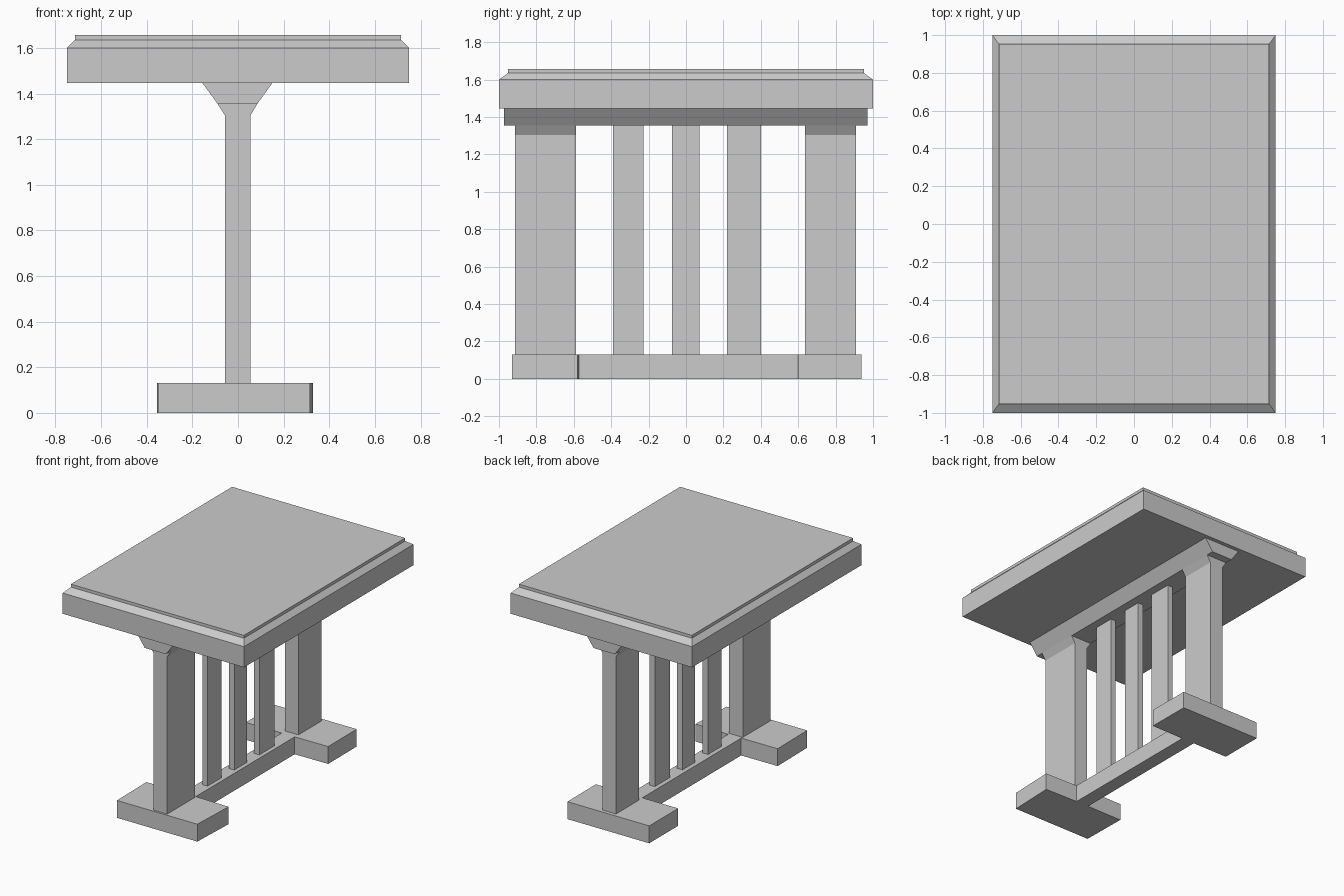
import bpy
import bmesh
from mathutils import Vector

if "Cube" in bpy.data.objects:
    bpy.data.objects.remove(bpy.data.objects["Cube"])


def finish(name, bm):
    bmesh.ops.recalc_face_normals(bm, faces=bm.faces)
    mesh = bpy.data.meshes.new(name)
    bm.to_mesh(mesh)
    bm.free()
    obj = bpy.data.objects.new(name, mesh)
    bpy.context.collection.objects.link(obj)
    return obj


def extrude(name, points, direction):
    """Extrude a closed 3D outline along a vector."""
    bm = bmesh.new()
    face = bm.faces.new([bm.verts.new(p) for p in points])
    res = bmesh.ops.extrude_face_region(bm, geom=[face])
    verts = [g for g in res["geom"] if isinstance(g, bmesh.types.BMVert)]
    bmesh.ops.translate(bm, verts=verts, vec=Vector(direction))
    return finish(name, bm)


def extrude_y(name, profile, y0, y1):
    """Extrude an x-z profile from y0 to y1."""
    return extrude(name, [(x, y0, z) for x, z in profile], (0, y1 - y0, 0))


def stack(name, levels):
    """Solid lofted through rectangles given as (half x, half y, z)."""
    bm = bmesh.new()
    rings = [[bm.verts.new((sx * hx, sy * hy, z))
              for sx, sy in ((-1, -1), (1, -1), (1, 1), (-1, 1))]
             for hx, hy, z in levels]
    bm.faces.new(rings[0])
    bm.faces.new(rings[-1])
    for a, b in zip(rings, rings[1:]):
        for i in range(4):
            j = (i + 1) % 4
            bm.faces.new((a[i], a[j], b[j], b[i]))
    return finish(name, bm)


BASE_TOP, BEAM_Z, TABLE_Z = 0.13, 1.355, 1.445

# Tabletop: fascia, chamfer and thin raised slab
stack("tabletop", [(0.75, 1.0, TABLE_Z), (0.75, 1.0, 1.60),
                   (0.715, 0.952, 1.635), (0.715, 0.952, 1.657)])

# Tapered beam under the top
extrude_y("support_beam", [(-0.155, TABLE_Z), (-0.09, BEAM_Z),
                           (0.085, BEAM_Z), (0.15, TABLE_Z)], -0.972, 0.97)

# End posts with flared heads
post = [(-0.058, BASE_TOP), (0.055, BASE_TOP), (0.055, 1.305),
        (0.085, BEAM_Z), (-0.09, BEAM_Z), (-0.058, 1.305)]
extrude_y("front_post", post, -0.915, -0.588)
extrude_y("back_post", post, 0.635, 0.91)

# Thin slats between the posts
slat = [(-0.022, BASE_TOP), (0.022, BASE_TOP),
        (0.022, BEAM_Z), (-0.022, BEAM_Z)]
for i, (y0, y1) in enumerate([(-0.39, -0.228), (-0.075, 0.072), (0.22, 0.40)]):
    extrude_y(f"slat_{i + 1}", slat, y0, y1)

# Base: two cross feet joined by a narrow stretcher
base = [(-0.35, -0.93), (0.315, -0.93), (0.328, -0.58), (0.052, -0.573),
        (0.052, 0.595), (0.327, 0.598), (0.325, 0.937), (-0.352, 0.937),
        (-0.352, 0.595), (-0.055, 0.595), (-0.055, -0.573), (-0.355, -0.575)]
extrude("base", [(x, y, 0) for x, y in base], (0, 0, BASE_TOP))
